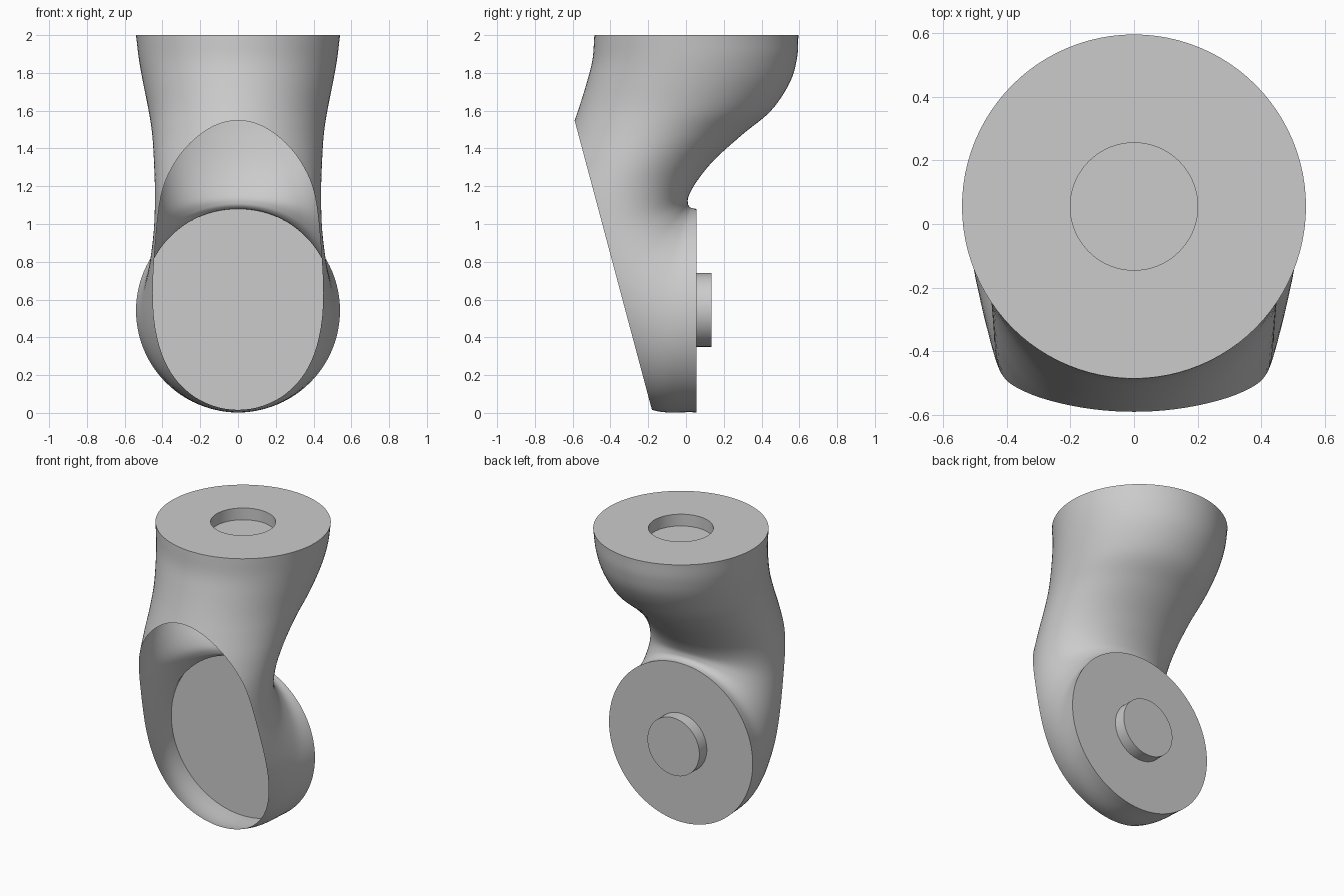
import bpy, bmesh
from math import cos, sin, pi
from mathutils import Vector

if "Cube" in bpy.data.objects:
    bpy.data.objects.remove(bpy.data.objects["Cube"], do_unlink=True)

grey = bpy.data.materials.new("plain grey")
grey.use_nodes = True
grey.diffuse_color = (0.6, 0.6, 0.6, 1)
grey.node_tree.nodes["Principled BSDF"].inputs["Base Color"].default_value = (0.6, 0.6, 0.6, 1)

SIDES = 96
STEPS = 6


def finish(bm, name):
    mesh = bpy.data.meshes.new(name)
    bm.to_mesh(mesh)
    bm.free()
    obj = bpy.data.objects.new(name, mesh)
    bpy.context.collection.objects.link(obj)
    mesh.materials.append(grey)
    bpy.ops.object.select_all(action='DESELECT')
    obj.select_set(True)
    bpy.context.view_layer.objects.active = obj
    bpy.ops.object.shade_smooth_by_angle(angle=0.6)
    return obj


def ring(bm, center, u, v, sides=SIDES):
    return [bm.verts.new(center + u * cos(2 * pi * i / sides) + v * sin(2 * pi * i / sides))
            for i in range(sides)]


def bridge(bm, a, b):
    n = len(a)
    for i in range(n):
        j = (i + 1) % n
        bm.faces.new((a[i], b[i], b[j], a[j]))


def spline(p0, p1, p2, p3, t):
    return 0.5 * (2 * p1 + (p2 - p0) * t + (2 * p0 - 5 * p1 + 4 * p2 - p3) * t ** 2
                  + (3 * p1 - p0 - 3 * p2 + p3) * t ** 3)


# Limb sections: back y, back z, front y, front z, half width
sections = [Vector(s) for s in (
    (.595, 2.0, -.485, 2.0, .54),
    (.588, 1.88, -.495, 1.87, .525),
    (.55, 1.75, -.525, 1.75, .503),
    (.45, 1.60, -.565, 1.62, .475),
    (.30, 1.475, -.61, 1.49, .455),
    (.15, 1.34, -.67, 1.32, .445),
    (.06, 1.23, -.73, 1.1, .44),
    (.015, 1.15, -.71, .8, .445),
    (.01, 1.11, -.57, .43, .468),
    (.02, 1.09, -.37, .15, .495),
    (.035, 1.083, -.18, .016, .515),
    (.055, 1.08, .055, .003, .54))]

# Hollow limb, lofted from the flat top round to the upright end
bm = bmesh.new()
padded = [2 * sections[0] - sections[1]] + sections + [2 * sections[-1] - sections[-2]]
loft = [spline(*padded[k:k + 4], t / STEPS) for k in range(len(sections) - 1) for t in range(STEPS)]
loft.append(sections[-1])
previous = None
for by, bz, fy, fz, w in loft:
    back, front = Vector((0, by, bz)), Vector((0, fy, fz))
    current = ring(bm, (back + front) / 2, Vector((w, 0, 0)), (back - front) / 2)
    if previous:
        bridge(bm, previous, current)
    previous = current

# Slanted opening across the front
top, low = Vector((0, -.59, 1.55)), Vector((0, -.18, .015))
slope = low - top
bmesh.ops.bisect_plane(bm, geom=bm.verts[:] + bm.edges[:] + bm.faces[:], dist=1e-5,
                       plane_co=top, plane_no=Vector((0, slope.z, -slope.y)), clear_outer=True)
finish(bm, "limb_shell")

# Top face with a round socket
bm = bmesh.new()
X, Y, Z = Vector((1, 0, 0)), Vector((0, 1, 0)), Vector((0, 0, 1))
mid = Vector((0, .055, 2))
rim = ring(bm, mid, X * .54, Y * .54)
lip = ring(bm, mid, X * .2, Y * .2)
floor = ring(bm, mid - Z * .08, X * .2, Y * .2)
bridge(bm, lip, rim)
bridge(bm, floor, lip)
bm.faces.new(floor)
bmesh.ops.recalc_face_normals(bm, faces=bm.faces[:])
if sum((f.normal.z for f in bm.faces)) < 0:
    bmesh.ops.reverse_faces(bm, faces=bm.faces[:])
finish(bm, "top_socket")

# Upright back plate
bm = bmesh.new()
hub = Vector((0, .055, .5415))
bm.faces.new(ring(bm, hub, X * .54, Z * -.5385))
finish(bm, "back_plate")

# Round peg on the back plate
bm = bmesh.new()
hub.z = .545
base = ring(bm, hub, X * .195, Z * -.195)
tip = ring(bm, hub + Y * .08, X * .195, Z * -.195)
bridge(bm, base, tip)
bm.faces.new(tip)
bmesh.ops.recalc_face_normals(bm, faces=bm.faces[:])
finish(bm, "back_peg")
